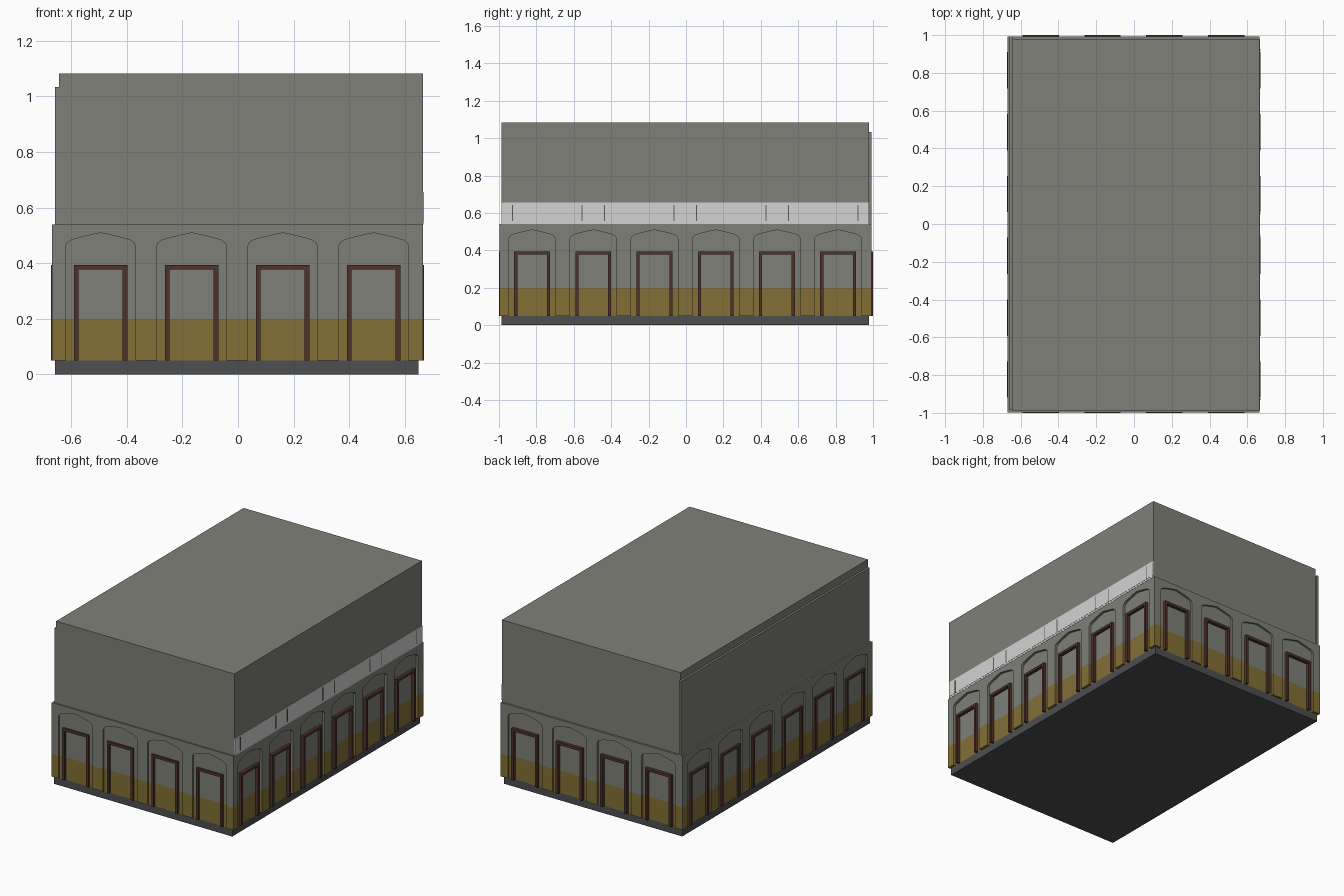
import bpy, bmesh

if "Cube" in bpy.data.objects:
    bpy.data.objects.remove(bpy.data.objects["Cube"])


def material(name, r, g, b):
    lin = [((c / 255 + 0.055) / 1.055) ** 2.4 for c in (r, g, b)]
    m = bpy.data.materials.new(name)
    m.diffuse_color = (*lin, 1)
    m.use_nodes = True
    m.node_tree.nodes["Principled BSDF"].inputs["Base Color"].default_value = m.diffuse_color
    return m


GREY = material("grey plaster", 127, 128, 119)
OCHRE = material("ochre dado", 131, 111, 54)
PLINTH = material("dark plinth", 78, 78, 80)
BROWN = material("brown frame", 79, 50, 43)
WHITE = material("white band", 211, 211, 211)
SLIT = material("dark slit", 92, 92, 92)


def prism(name, outline, place, d0, d1, mat):
    """Extrude a (u, z) outline between depths d0 and d1."""
    bm = bmesh.new()
    a = [bm.verts.new(place(u, d0, z)) for u, z in outline]
    b = [bm.verts.new(place(u, d1, z)) for u, z in outline]
    bm.faces.new(a)
    bm.faces.new(b[::-1])
    n = len(a)
    for i in range(n):
        j = (i + 1) % n
        bm.faces.new((a[j], a[i], b[i], b[j]))
    bmesh.ops.recalc_face_normals(bm, faces=bm.faces[:])
    me = bpy.data.meshes.new(name)
    bm.to_mesh(me)
    bm.free()
    me.materials.append(mat)
    ob = bpy.data.objects.new(name, me)
    bpy.context.collection.objects.link(ob)
    return ob


def rect(u0, u1, z0, z1):
    return [(u0, z0), (u1, z0), (u1, z1), (u0, z1)]


def along_x(u, d, z):
    return (u, d, z)


def along_y(u, d, z):
    return (d, u, z)


# main volumes
X0, X1, Y0, Y1 = -0.658, 0.649, -0.987, 0.979
prism("plinth", rect(X0, X1, 0, 0.05), along_x, Y0, Y1, PLINTH)
prism("inner_wall_dado", rect(X0, X1, 0.05, 0.2), along_x, Y0, Y1, OCHRE)
prism("inner_wall", rect(X0, X1, 0.2, 0.54), along_x, Y0, Y1, GREY)
prism("upper_storey", rect(-0.644, 0.665, 0.54, 1.083), along_x, Y0, Y1, GREY)
prism("left_upper_panel", rect(-0.985, 0.992, 0.54, 1.033), along_y, X0, -0.644, GREY)

# arcade facades: name, axis, ends, wall depth, facade depth, frame depth, bays
FRONT_BAYS = [-0.494 + 0.3273 * i for i in range(4)]
SIDE_BAYS = [-0.823 + 0.3273 * i for i in range(6)]
SIDES = [
    ("front", along_x, -0.669, 0.649, Y0, -0.997, -1.0, FRONT_BAYS),
    ("back", along_x, -0.658, 0.665, Y1, 0.992, 1.0, FRONT_BAYS),
    ("right", along_y, -0.997, 0.979, X1, 0.665, 0.669, SIDE_BAYS),
    ("left", along_y, -0.987, 0.992, X0, -0.669, -0.672, SIDE_BAYS),
]
# half profile of an arch, from spring to apex
ARCH = [(0.125, 0.463), (0.119, 0.474), (0.106, 0.483), (0.076, 0.492), (0.03, 0.503)]
HALF = 0.125

for name, place, u0, u1, wall, face, frame, bays in SIDES:
    # upper facade with arched openings
    outline = [(u0, 0.2)]
    for c in bays:
        outline.append((c - HALF, 0.2))
        outline += [(c - u, z) for u, z in ARCH]
        outline.append((c, 0.509))
        outline += [(c + u, z) for u, z in reversed(ARCH)]
        outline.append((c + HALF, 0.2))
    outline += [(u1, 0.2), (u1, 0.54), (u0, 0.54)]
    prism(name + "_arcade", outline, place, wall, face, GREY)

    # ochre piers between the openings
    starts = [u0] + [c + HALF for c in bays]
    ends = [c - HALF for c in bays] + [u1]
    for a, b in zip(starts, ends):
        prism(name + "_pier_dado", rect(a, b, 0.05, 0.2), place, wall, face, OCHRE)

    # door frames
    for c in bays:
        o, i = 0.096, 0.079
        u_shape = [(c - o, 0.05), (c - i, 0.05), (c - i, 0.377), (c + i, 0.377),
                   (c + i, 0.05), (c + o, 0.05), (c + o, 0.394), (c - o, 0.394)]
        prism(name + "_door_frame", u_shape, place, wall, frame, BROWN)

# white band on the right side, with a lower ledge and vertical slits
prism("white_band", rect(Y0, Y1, 0.552, 0.655), along_y, 0.66, 0.668, WHITE)
prism("band_ledge", rect(Y0, Y1, 0.54, 0.552), along_y, 0.66, 0.6665, WHITE)
for k in range(4):
    c = -0.742 + 0.492 * k
    for s in (-1, 1):
        u = c + s * 0.186
        prism("band_slit", rect(u - 0.003, u + 0.003, 0.556, 0.643), along_y, 0.664, 0.669, SLIT)
